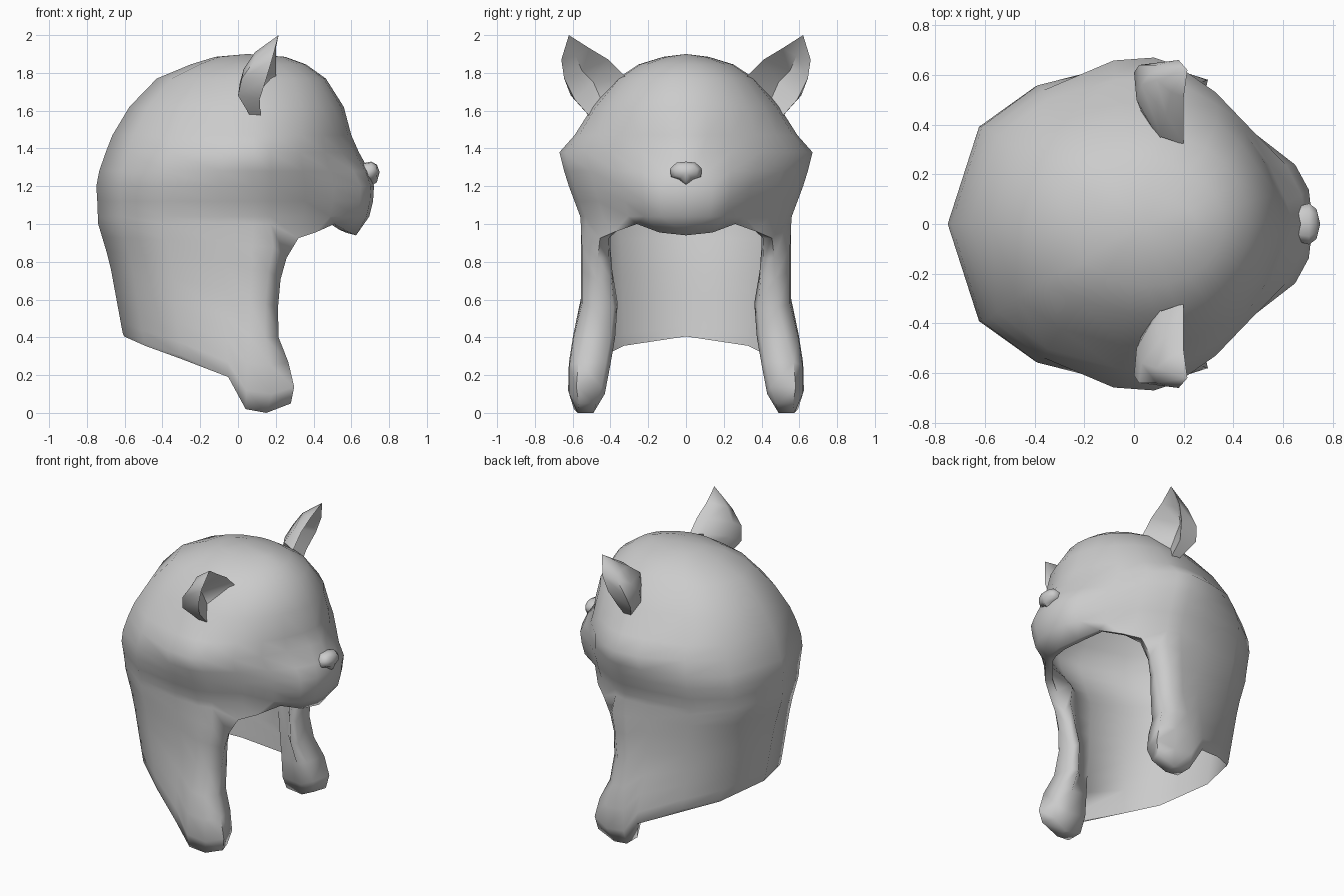
import bpy, bmesh, math

if "Cube" in bpy.data.objects:
    bpy.data.objects.remove(bpy.data.objects["Cube"])

fur = bpy.data.materials.new("plain grey")
fur.diffuse_color = (0.6, 0.6, 0.6, 1)
fur.use_nodes = True
fur.node_tree.nodes["Principled BSDF"].inputs["Base Color"].default_value = fur.diffuse_color


def lerp(a, b, t):
    return a + (b - a) * t


def curve(pairs, v):
    """Piecewise linear lookup, keys descending."""
    if v >= pairs[0][0]:
        return pairs[0][1]
    for (k0, a), (k1, b) in zip(pairs, pairs[1:]):
        if v >= k1:
            return lerp(a, b, (k0 - v) / (k0 - k1))
    return pairs[-1][1]


def finish(bm, name, mirror=False, angle=60):
    if mirror:
        geom = bm.verts[:] + bm.edges[:] + bm.faces[:]
        dup = bmesh.ops.duplicate(bm, geom=geom)["geom"]
        for v in dup:
            if isinstance(v, bmesh.types.BMVert):
                v.co.y = -v.co.y
        bmesh.ops.reverse_faces(bm, faces=[f for f in dup if isinstance(f, bmesh.types.BMFace)])
        bmesh.ops.remove_doubles(bm, verts=bm.verts[:], dist=0.0005)
    bmesh.ops.recalc_face_normals(bm, faces=bm.faces[:])
    me = bpy.data.meshes.new(name)
    bm.to_mesh(me)
    bm.free()
    ob = bpy.data.objects.new(name, me)
    bpy.context.collection.objects.link(ob)
    me.materials.append(fur)
    bpy.ops.object.select_all(action='DESELECT')
    ob.select_set(True)
    bpy.context.view_layer.objects.active = ob
    bpy.ops.object.shade_smooth_by_angle(angle=math.radians(angle))
    return ob


# ---- hood: half shell of rows (height) and columns (back to front) ----
XC = 0.08
DOME = [  # z, back x, front x, half width, front roundness
    (1.885, -0.12, 0.25, 0.12, 2.0), (1.845, -0.25, 0.36, 0.25, 2.0),
    (1.77, -0.43, 0.465, 0.365, 2.0), (1.62, -0.575, 0.56, 0.495, 1.9),
    (1.47, -0.665, 0.6, 0.59, 1.7), (1.38, -0.70, 0.64, 0.67, 1.5),
    (1.28, -0.735, 0.695, 0.645, 1.45), (1.20, -0.75, 0.72, 0.62, 1.45),
    (1.12, -0.745, 0.715, 0.59, 1.45), (1.04, -0.742, 0.695, 0.56, 1.45),
    (1.00, -0.74, 0.675, 0.557, 1.45)]
BACK = [0, 32, 55, 78, 90]
FRONT = [15, 33, 48, 62, 76, 90]
COLS = len(BACK) + len(FRONT)
LAST_FLAP = 6
FACE_RIM = {6: (.32, .455, .925), 7: (.41, .385, .955), 8: (.51, .26, 1.0),
            9: (.59, .14, .955), 10: (.625, 0, .94)}
MUZZLE = [(1.47, 0), (1.38, -0.3), (1.28, 0.5), (1.2, 1), (1.04, 1)]   # fullness by height
MUZZLE_PUSH = {7: (0, -.015), 8: (.03, .02), 9: (.01, .05)}
FLAP_BOTTOM = [0.425, 0.375, 0.305, 0.19, 0.02, 0.0, 0.05]
STEPS = [0.12, 0.25, 0.42, 0.6, 0.75, 0.9, 1.0]

back_width = [(1.47, 0.59), (1.38, 0.63), (1.28, 0.655), (1.2, 0.65), (1.04, 0.605), (0.8, 0.58), (0.4, 0.555)]
flap_back = [(1, -0.74), (0.8, -0.68), (0.42, -0.61), (0.3, -0.585), (0, -0.5)]
flap_width = [(1, 0.557), (0.7, 0.555), (0.58, 0.555), (0.4, 0.6), (0.2, 0.63), (0.06, 0.62), (0, 0.58)]
flap_edge_x = [(1, 0.33), (0.9, 0.285), (0.8, 0.25), (0.65, 0.21), (0.38, 0.215), (0.24, 0.28),
               (0.15, 0.3), (0.05, 0.28), (0, 0.24)]
flap_edge_y = [(1, 0.45), (0.9, 0.465), (0.6, 0.475), (0.4, 0.53), (0.2, 0.59), (0, 0.56)]
flap_inner = [(1, 0.4), (0.8, 0.4), (0.6, 0.36), (0.4, 0.375), (0.2, 0.41), (0.1, 0.43), (0, 0.49)]
paw_fill = [(0.45, 0.5), (0.25, 1.0)]
roll_fade = [(1.28, 0), (1.2, 0.15), (1.12, 0.4), (1.04, 0.8), (1.0, 1)]
ROLL = {4: 0.5, 5: 1.0, 6: 0.85, 7: 0.5}


def section_width(c, z, w):
    return curve(back_width, z) if c in (1, 2) and z <= 1.47 else w


def dome_point(row, c):
    z, xb, xf, w, p = row
    xc = XC * min(1, w / 0.36)
    if c < len(BACK):
        a = math.radians(BACK[c])
        return (xc - (xc - xb) * math.cos(a), section_width(c, z, w) * math.sin(a) ** 0.8, z)
    a = math.radians(FRONT[c - len(BACK)])
    dx, dy = MUZZLE_PUSH.get(c, (0, 0))
    m = curve(MUZZLE, z)
    y = 0 if c == COLS - 1 else w * math.cos(a) ** (2 / p) + dy * m
    return (xc + (xf - xc) * math.sin(a) ** (2 / p) + dx * m, y, z)


def flap_point(c, t):
    z = lerp(1.0, FLAP_BOTTOM[c], t)
    w = curve(flap_width, z)
    if c < 4:
        a = math.radians(BACK[c])
        return (XC - (XC - curve(flap_back, z)) * math.cos(a), section_width(c, z, w) * math.sin(a) ** 0.8, z)
    x4 = XC - 0.04 * (1 - z)
    xe = curve(flap_edge_x, z)
    if c == 4:
        return (x4, w, z)
    if c == 5:
        return (lerp(x4, xe, 0.55), w - 0.005, z)
    return (xe, curve(flap_edge_y, z), z)


def lining(p, c, t):
    """Inner point for an outer point; t is None above the flaps."""
    x, y, z = p
    if t is None and (z > 1.01 or c < 4):
        yi = y * 0.965
        if c in ROLL and yi > 0.4:      # lining swells towards the flap roll
            yi = lerp(yi, 0.4, ROLL[c] * curve(roll_fade, z))
        return (x * 0.965, yi, 1 + (z - 1) * 0.975)
    if c > LAST_FLAP:
        return (x * 0.91, y * 0.93, z + 0.015)
    if c >= 3:
        k = {3: 0.12, 4: curve(paw_fill, z), 5: 1.0, 6: 0.85}[c]
        return (x - (0.03 if c == 6 else 0), lerp(y, curve(flap_inner, z), k), z)
    k = lerp(0.965, 0.988, t)
    return (x * k, y * k, z - 0.02 * t)


bm = bmesh.new()
outer, inner = {}, {}
R = len(DOME) - 1
for r, row in enumerate(DOME):
    for c in range(COLS):
        p = dome_point(row, c)
        if r == R and c in FACE_RIM:
            p = FACE_RIM[c]
        outer[r, c] = bm.verts.new(p)
        inner[r, c] = bm.verts.new(lining(p, c, None))
for s, t in enumerate(STEPS):
    for c in range(LAST_FLAP + 1):
        p = flap_point(c, t)
        if c == 6:     # edge column starts lower, at the cheek corner
            z = lerp(FACE_RIM[6][2], FLAP_BOTTOM[6], t)
            p = (curve(flap_edge_x, z), curve(flap_edge_y, z), z)
        outer[R + 1 + s, c] = bm.verts.new(p)
        inner[R + 1 + s, c] = bm.verts.new(lining(p, c, t))

for grid, top in ((outer, 1.9), (inner, 1.877)):
    pole = bm.verts.new((0.05, 0, top))
    for c in range(COLS - 1):
        bm.faces.new((pole, grid[0, c], grid[0, c + 1]))
    for r, c in list(grid):
        quad = [(r, c), (r + 1, c), (r + 1, c + 1), (r, c + 1)]
        if all(k in grid for k in quad):
            bm.faces.new([grid[k] for k in quad])

# rolled rim: face opening, flap front edge and lower edge
LAST = R + len(STEPS)
rim = [(R, c) for c in range(COLS - 1, LAST_FLAP, -1)] + [(r, LAST_FLAP) for r in range(R, LAST + 1)]
rim += [(LAST, c) for c in range(LAST_FLAP - 1, -1, -1)]
for a, b in zip(rim, rim[1:]):
    bm.faces.new((outer[a], outer[b], inner[b], inner[a]))
finish(bm, "hood_with_paw_flaps", mirror=True, angle=80)

# ---- ears: cupped rings from base to tip (last point of each ring is the hollow) ----
EAR = [
    [(.22, .39, 1.69), (.10, .34, 1.74), (.03, .45, 1.65), (.06, .52, 1.58), (.12, .51, 1.57), (.08, .45, 1.66)],
    [(.20, .32, 1.78), (.11, .35, 1.80), (.01, .50, 1.75), (.00, .61, 1.68), (.115, .59, 1.66), (.07, .49, 1.75)],
    [(.20, .41, 1.87), (.13, .44, 1.87), (.03, .56, 1.82), (.02, .64, 1.77), (.15, .645, 1.77), (.08, .55, 1.81)],
    [(.20, .51, 1.93), (.15, .53, 1.93), (.09, .58, 1.91), (.09, .64, 1.87), (.18, .66, 1.87), (.13, .585, 1.89)]]
for side, name in ((1, "left_ear"), (-1, "right_ear")):
    bm = bmesh.new()
    rings = [[bm.verts.new((x, y * side, z)) for x, y, z in ring] for ring in EAR]
    tip = bm.verts.new((.215, .62 * side, 2.0))
    for i in range(6):
        j = (i + 1) % 6
        for a, b in zip(rings, rings[1:]):
            bm.faces.new((a[i], a[j], b[j], b[i]))
        bm.faces.new((rings[-1][i], rings[-1][j], tip))
    bm.faces.new(rings[0])
    finish(bm, name, angle=60)

# ---- nose: rounded button narrowing to a point below ----
HALF = [(0, 1.33), (.05, 1.325), (.083, 1.295), (.08, 1.25), (.035, 1.235), (0, 1.2)]
outline = HALF + [(-y, z) for y, z in HALF[-2:0:-1]]
bm = bmesh.new()
rings = []
for x, k in ((.66, .85), (.705, 1.0), (.735, .72)):
    rings.append([bm.verts.new((x, y * k, 1.275 + (z - 1.275) * k)) for y, z in outline])
tip = bm.verts.new((.75, 0, 1.275))
n = len(outline)
for i in range(n):
    j = (i + 1) % n
    for a, b in zip(rings, rings[1:]):
        bm.faces.new((a[i], a[j], b[j], b[i]))
    bm.faces.new((rings[-1][i], rings[-1][j], tip))
bm.faces.new(rings[0])
finish(bm, "nose")
